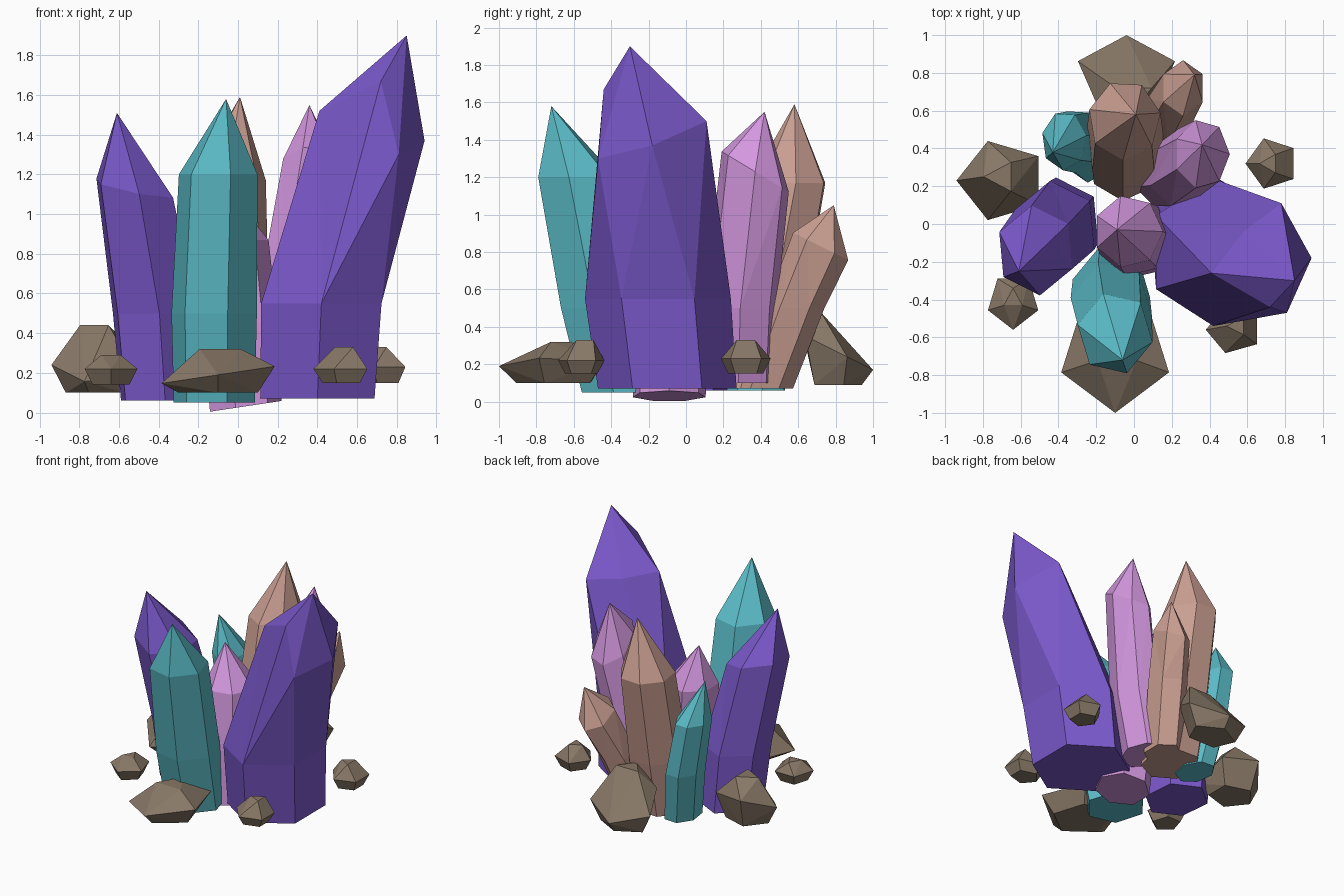
import bpy
import bmesh
from math import cos, sin, tau

cube = bpy.data.objects.get("Cube")
if cube:
    bpy.data.objects.remove(cube, do_unlink=True)


def make_material(name, red, green, blue):
    linear = [((c / 255 + 0.055) / 1.055) ** 2.4 for c in (red, green, blue)]
    material = bpy.data.materials.new(name)
    material.use_nodes = True
    material.diffuse_color = (*linear, 1)
    shader = material.node_tree.nodes["Principled BSDF"]
    shader.inputs["Base Color"].default_value = (*linear, 1)
    return material


violet = make_material("violet_crystal", 122, 88, 202)
pink = make_material("pink_crystal", 212, 152, 224)
teal = make_material("teal_crystal", 92, 190, 202)
salmon = make_material("salmon_crystal", 204, 160, 147)
stone = make_material("brown_stone", 136, 120, 103)


def finish(name, bm, material):
    bmesh.ops.recalc_face_normals(bm, faces=bm.faces)
    mesh = bpy.data.meshes.new(name)
    bm.to_mesh(mesh)
    bm.free()
    mesh.materials.append(material)
    bpy.context.collection.objects.link(bpy.data.objects.new(name, mesh))


def oval(centre, radii, slope=(0, 0), scale=1, sides=7, phase=0.5):
    """Cross-section ring of points, tilted by the slopes along x and y."""
    x, y, z = centre
    ring = []
    for i in range(sides):
        angle = tau * (i + phase) / sides
        dx = radii[0] * scale * cos(angle)
        dy = radii[1] * scale * sin(angle)
        ring.append((x + dx, y + dy, z + dx * slope[0] + dy * slope[1]))
    return ring


def crystal(name, material, radii, base, middle, shoulder, tip,
            slope=(0, 0), base_slope=(0, 0), taper=0.92, sides=7, phase=0.5, rim=None):
    """Loft base, middle and shoulder rings, then close them to a sharp tip."""
    shape = dict(sides=sides, phase=phase)
    points = [
        oval(base, radii, base_slope, 0.95, **shape),
        oval(middle, radii, **shape),
        rim or oval(shoulder, radii, slope, taper, **shape),
    ]
    bm = bmesh.new()
    rings = [[bm.verts.new(co) for co in ring] for ring in points]
    peak = bm.verts.new(tip)
    bm.faces.new(rings[0])
    for i in range(sides):
        j = (i + 1) % sides
        for low, high in zip(rings, rings[1:]):
            bm.faces.new((low[i], low[j], high[j], high[i]))
        bm.faces.new((rings[-1][i], rings[-1][j], peak))
    bmesh.ops.triangulate(bm, faces=[f for f in bm.faces if len(f.verts) == 4])
    finish(name, bm, material)


def rock(name, centre, radii, foot, crest, slope=(0, 0), phase=0.5):
    """Faceted stone: the convex hull of a narrow foot, a wide waist and a crest."""
    x, y, z = centre
    points = oval((x, y, foot), radii, scale=0.7, sides=5, phase=phase)
    points += oval(centre, radii, slope, sides=5, phase=phase)
    points += oval(crest, radii, scale=0.4, sides=3, phase=phase)
    bm = bmesh.new()
    for co in points:
        bm.verts.new(co)
    hull = bmesh.ops.convex_hull(bm, input=bm.verts)
    inside = [g for g in hull["geom_interior"] if isinstance(g, bmesh.types.BMVert)]
    bmesh.ops.delete(bm, geom=inside, context="VERTS")
    finish(name, bm, stone)


# Violet crystals on both sides; the large one has a ragged rim
ragged_rim = [(0.41, -0.26, 1.52), (0.72, -0.44, 1.67), (0.81, -0.47, 1.3),
              (0.94, -0.18, 1.37), (0.78, 0.11, 1.5), (0.58, -0.04, 1.5)]
crystal("large_violet_crystal", violet, radii=(0.35, 0.39),
        base=(0.4, -0.1, 0.07), middle=(0.42, -0.15, 0.55), shoulder=None,
        tip=(0.85, -0.3, 1.9), sides=6, phase=3.5, rim=ragged_rim)
crystal("right_violet_crystal", violet, radii=(0.23, 0.26),
        base=(-0.39, 0, 0.06), middle=(-0.42, -0.03, 0.5), shoulder=(-0.52, -0.14, 1.13),
        tip=(-0.61, -0.25, 1.51), slope=(-0.2, 0.1), sides=6, phase=0.6)

# Teal crystals at front and back
crystal("front_teal_crystal", teal, radii=(0.22, 0.24),
        base=(-0.12, -0.34, 0.05), middle=(-0.12, -0.44, 0.5), shoulder=(-0.1, -0.58, 1.2),
        tip=(-0.06, -0.72, 1.58), sides=6, phase=0.8)
crystal("back_teal_crystal", teal, radii=(0.13, 0.17),
        base=(-0.24, 0.38, 0.06), middle=(-0.3, 0.44, 0.45), shoulder=(-0.37, 0.44, 0.85),
        tip=(-0.43, 0.38, 1.14), phase=0.2)

# Salmon crystals at the back
crystal("tall_salmon_crystal", salmon, radii=(0.21, 0.23),
        base=(-0.05, 0.34, 0.07), middle=(-0.05, 0.42, 0.5), shoulder=(-0.05, 0.55, 1.17),
        tip=(0.01, 0.58, 1.59), phase=0.2)
crystal("short_salmon_crystal", salmon, radii=(0.13, 0.16),
        base=(0.09, 0.42, 0.07), middle=(0.18, 0.58, 0.5), shoulder=(0.26, 0.72, 0.83),
        tip=(0.32, 0.79, 1.05), slope=(0, -0.5), sides=6)

# Pink crystals in the middle
crystal("tall_pink_crystal", pink, radii=(0.16, 0.2),
        base=(0.14, 0.28, 0.1), middle=(0.23, 0.29, 0.5), shoulder=(0.36, 0.37, 1.23),
        tip=(0.36, 0.42, 1.55), slope=(0, -0.6), phase=0)
crystal("short_pink_crystal", pink, radii=(0.2, 0.21),
        base=(0.03, -0.09, 0.03), middle=(0, -0.07, 0.45), shoulder=(-0.03, -0.04, 0.87),
        tip=(-0.09, -0.03, 1.17), base_slope=(0.15, 0), phase=0)

# Stones scattered around the base
rock("front_rock", centre=(-0.1, -0.69, 0.19), radii=(0.3, 0.31), foot=0.1,
     crest=(-0.09, -0.66, 0.32), slope=(0.15, 0), phase=0.75)
rock("back_rock", centre=(-0.04, 0.8, 0.27), radii=(0.27, 0.2), foot=0.09,
     crest=(0, 0.68, 0.48), slope=(0, -0.5), phase=0.25)
rock("right_back_rock", centre=(-0.7, 0.23, 0.24), radii=(0.24, 0.22), foot=0.1,
     crest=(-0.7, 0.25, 0.44), slope=(0, 0.4))
rock("right_front_rock", centre=(-0.64, -0.41, 0.22), radii=(0.14, 0.15), foot=0.14,
     crest=(-0.64, -0.4, 0.29), phase=0.75)
rock("left_front_rock", centre=(0.53, -0.56, 0.22), radii=(0.15, 0.13), foot=0.15,
     crest=(0.55, -0.54, 0.33))
rock("left_back_rock", centre=(0.73, 0.32, 0.23), radii=(0.14, 0.14), foot=0.15,
     crest=(0.72, 0.32, 0.33))
